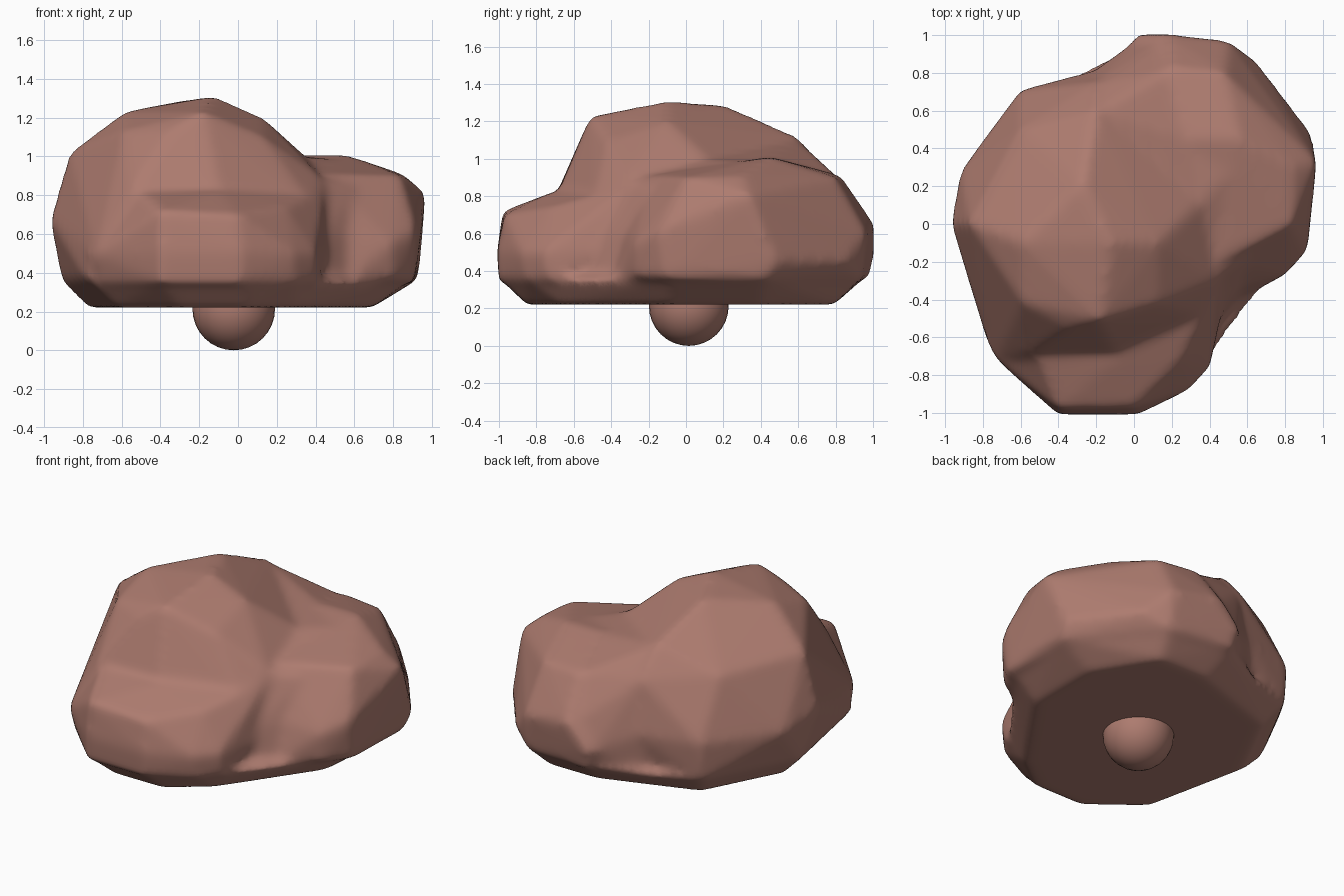
import bpy, bmesh, math

mat = bpy.data.materials.new("dusty_rose")
mat.diffuse_color = (0.42, 0.2, 0.16, 1)


def hull(name, points):
    """Faceted lobe: the convex hull of a few corner points."""
    bm = bmesh.new()
    for p in points:
        bm.verts.new(p)
    res = bmesh.ops.convex_hull(bm, input=bm.verts)
    junk = {v for v in res["geom_interior"] + res["geom_unused"]
            if isinstance(v, bmesh.types.BMVert)}
    bmesh.ops.delete(bm, geom=[v for v in junk if v.is_valid], context='VERTS')
    bmesh.ops.recalc_face_normals(bm, faces=bm.faces)
    me = bpy.data.meshes.new(name)
    bm.to_mesh(me)
    bm.free()
    me.materials.append(mat)
    ob = bpy.data.objects.new(name, me)
    bpy.context.collection.objects.link(ob)
    return ob


# tall main lobe, left and centre
body = hull("cap_body", [
    (-0.12, -0.1, 1.31), (-0.27, 0.21, 1.29), (-0.59, -0.1, 1.23), (-0.18, -0.51, 1.23),
    (-0.59, -0.42, 1.13), (-0.35, -0.55, 1.13), (0.13, -0.1, 1.20), (0.13, -0.42, 1.10),
    (0.34, 0.1, 1.01), (0.42, -0.3, 0.90), (-0.87, 0.0, 1.02), (-0.2, 0.6, 1.12),
    (-0.2, 0.75, 0.94), (-0.6, 0.5, 0.98), (-0.97, 0.0, 0.67), (-0.92, 0.28, 0.6),
    (-0.6, 0.71, 0.6), (-0.22, 0.81, 0.6), (-0.91, 0.1, 0.36), (-0.6, 0.69, 0.36),
    (0.0, 0.8, 0.4), (-0.1, -0.68, 0.83), (-0.55, -0.69, 0.82), (0.42, -0.5, 0.7),
    (0.4, -0.5, 0.36), (-0.73, -0.72, 0.5), (-0.78, -0.62, 0.36)])

# low front lobe
front = hull("front_lobe", [
    (-0.4, -0.98, 0.72), (0.0, -0.97, 0.70), (-0.4, -1.01, 0.5), (0.02, -1.01, 0.5),
    (-0.4, -1.0, 0.35), (0.02, -1.0, 0.35), (0.29, -0.88, 0.5), (0.4, -0.76, 0.5),
    (0.29, -0.86, 0.35), (0.4, -0.74, 0.35), (0.25, -0.72, 0.74), (0.47, -0.45, 0.5),
    (0.45, -0.3, 0.85), (-0.1, -0.72, 0.82), (-0.5, -0.72, 0.81), (-0.73, -0.72, 0.5),
    (-0.78, -0.62, 0.5), (-0.7, -0.7, 0.35), (-0.9, -0.1, 0.6), (-0.87, -0.1, 0.35),
    (0.0, 0.0, 0.9), (0.4, -0.4, 0.35)])

# right rear lobe
rear = hull("rear_lobe", [
    (0.3, 0.45, 1.01), (0.56, 0.45, 1.01), (0.45, -0.2, 0.91), (0.84, 0.0, 0.90),
    (0.85, 0.3, 0.91), (0.2, 0.83, 0.91), (0.48, 0.8, 0.90), (0.97, 0.33, 0.81),
    (0.94, 0.48, 0.45), (0.92, -0.14, 0.62), (0.8, -0.27, 0.55), (0.56, -0.33, 0.6),
    (0.56, -0.4, 0.36), (0.8, -0.26, 0.36), (0.02, 1.01, 0.5), (0.16, 1.01, 0.65),
    (0.5, 0.97, 0.6), (0.65, 0.86, 0.45), (0.05, 0.98, 0.36), (0.5, 0.94, 0.36),
    (0.92, 0.42, 0.35), (0.91, -0.1, 0.35), (-0.1, 0.3, 0.36), (-0.1, 0.3, 0.9),
    (-0.15, 0.79, 0.5)])

# fillers that soften the valleys between the lobes
rear_fill = hull("rear_fill", [
    (-0.24, 0.79, 0.6), (-0.2, 0.74, 0.94), (0.01, 0.97, 0.5), (0.14, 0.97, 0.65),
    (0.2, 0.82, 0.9), (0.3, 0.45, 1.0), (-0.2, 0.59, 1.11), (0.33, 0.1, 1.0),
    (-0.25, 0.77, 0.35), (0.04, 0.95, 0.37), (0.0, 0.2, 0.4)])
side_fill = hull("side_fill", [
    (0.33, 0.1, 1.0), (0.3, 0.44, 1.0), (0.43, -0.29, 0.88), (0.55, 0.3, 0.98),
    (0.6, -0.18, 0.84), (0.56, -0.33, 0.6), (0.44, -0.48, 0.55), (0.42, -0.55, 0.36),
    (0.56, -0.4, 0.36), (0.0, 0.0, 0.5)])

# broad flat underside
base = hull("base", [
    (-0.77, 0.1, 0.22), (-0.62, -0.6, 0.22), (-0.3, -0.85, 0.22), (0.05, -0.85, 0.22),
    (0.3, -0.66, 0.22), (0.69, -0.1, 0.22), (0.69, 0.4, 0.22), (0.45, 0.79, 0.22),
    (0.1, 0.79, 0.22), (-0.52, 0.58, 0.22), (-0.91, 0.1, 0.36), (-0.76, -0.65, 0.36),
    (-0.4, -0.995, 0.36), (0.02, -0.995, 0.36), (0.29, -0.86, 0.36), (0.55, -0.42, 0.36),
    (0.88, -0.08, 0.36), (0.92, 0.42, 0.36), (0.5, 0.94, 0.37), (0.05, 0.96, 0.37),
    (-0.6, 0.69, 0.36), (0.0, 0.0, 0.6)])


def apply(ob, mod):
    bpy.context.view_layer.objects.active = ob
    bpy.ops.object.modifier_apply(modifier=mod.name)


# merge everything into one skin
for lobe in (front, rear, rear_fill, side_fill, base):
    mod = body.modifiers.new("join", 'BOOLEAN')
    mod.operation = 'UNION'
    mod.solver = 'EXACT'
    mod.object = lobe
    apply(body, mod)
    bpy.data.objects.remove(lobe, do_unlink=True)

# even out the skin and soften its creases
mod = body.modifiers.new("skin", 'REMESH')
mod.mode = 'VOXEL'
mod.voxel_size = 0.025
apply(body, mod)
mod = body.modifiers.new("soften", 'SMOOTH')
mod.factor = 0.5
mod.iterations = 12
apply(body, mod)

# round stub underneath
bpy.ops.mesh.primitive_uv_sphere_add(segments=32, ring_count=16, radius=0.213,
                                     location=(-0.022, 0.015, 0.213))
stub = bpy.context.object
stub.name = "round_stub"
stub.data.materials.append(mat)

for ob in (body, stub):
    bpy.ops.object.select_all(action='DESELECT')
    ob.select_set(True)
    bpy.context.view_layer.objects.active = ob
    bpy.ops.object.shade_smooth_by_angle(angle=math.radians(85))
